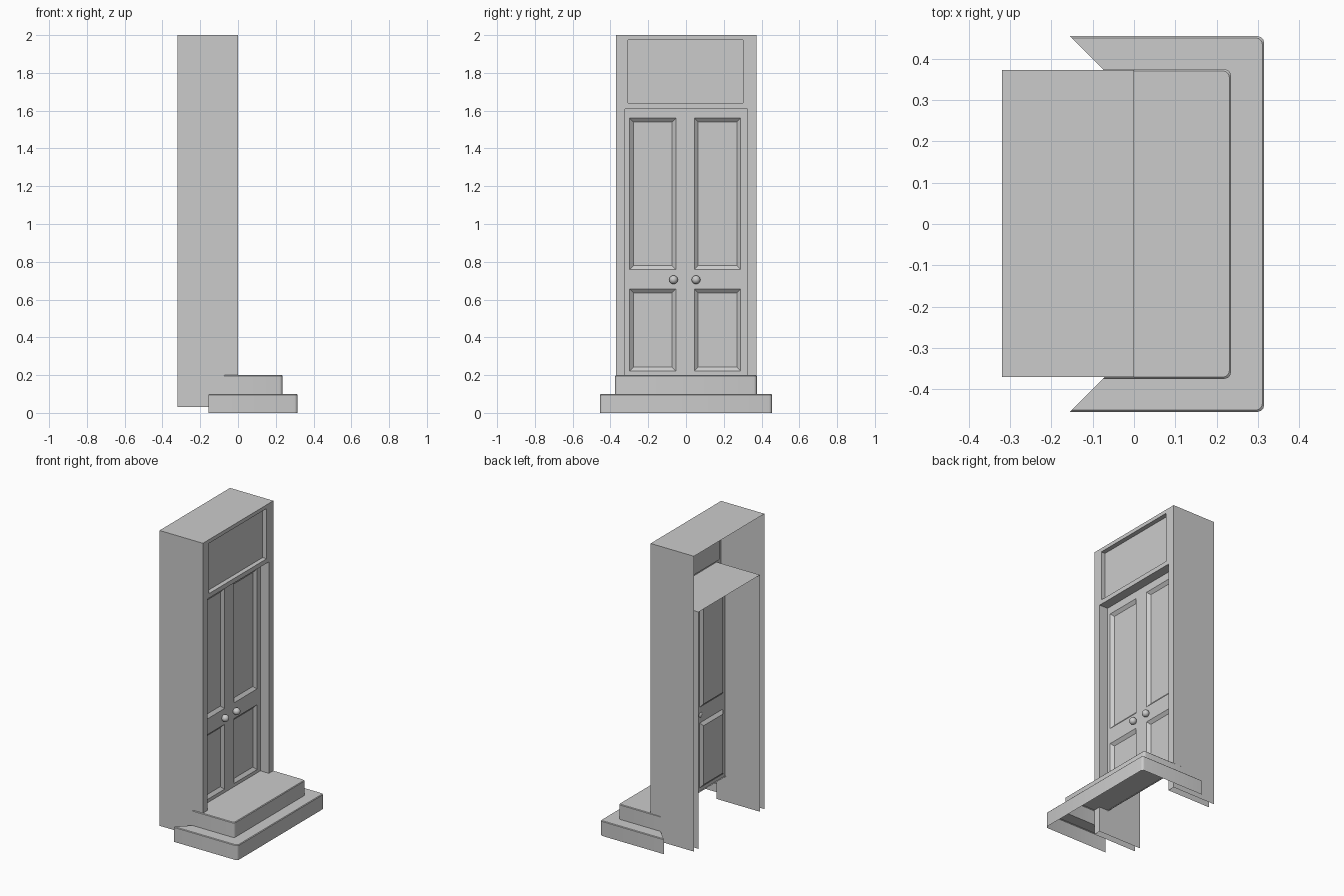
import bpy, bmesh, math
from mathutils import Vector

if "Cube" in bpy.data.objects:
    bpy.data.objects.remove(bpy.data.objects["Cube"])


def finish(name, bm, smooth=False):
    bmesh.ops.remove_doubles(bm, verts=bm.verts, dist=1e-5)
    me = bpy.data.meshes.new(name)
    bm.to_mesh(me)
    bm.free()
    ob = bpy.data.objects.new(name, me)
    bpy.context.collection.objects.link(ob)
    if smooth:
        for p in me.polygons:
            p.use_smooth = True
    return ob


def quad(bm, *pts):
    bm.faces.new([bm.verts.new(p) for p in pts])


def sheet(bm, x, rect, holes):
    """Sheet facing +x with rectangular recesses: (y0, y1, z0, z1, depth, inset, floor, sill)."""
    ys = sorted({rect[0], rect[1], *[v for h in holes for v in h[0:2]]})
    zs = sorted({rect[2], rect[3], *[v for h in holes for v in h[2:4]]})
    for a, b in zip(ys, ys[1:]):
        for c, d in zip(zs, zs[1:]):
            m, n = (a + b) / 2, (c + d) / 2
            if not any(h[0] < m < h[1] and h[2] < n < h[3] for h in holes):
                quad(bm, (x, a, c), (x, b, c), (x, b, d), (x, a, d))
    for y0, y1, z0, z1, dep, i, floor, sill in holes:
        o = [(x, y0, z0), (x, y1, z0), (x, y1, z1), (x, y0, z1)]
        f = [(x - dep, y0 + i, z0 + i), (x - dep, y1 - i, z0 + i),
             (x - dep, y1 - i, z1 - i), (x - dep, y0 + i, z1 - i)]
        for k in range(0 if sill else 1, 4):
            j = (k + 1) % 4
            quad(bm, o[k], o[j], f[j], f[k])
        if floor:
            quad(bm, *f)


# Door surround: open-backed shell with deep doorway and shallow transom window
X0, Y0, Y1, Z0, Z1 = -0.32, -0.37, 0.373, 0.03, 2.0
bm = bmesh.new()
sheet(bm, 0, (Y0, Y1, Z0, Z1), [
    (-0.323, 0.325, Z0, 1.61, 0.32, 0, False, False),
    (-0.308, 0.303, 1.64, 1.975, 0.03, 0, True, True)])
quad(bm, (0, Y0, Z1), (0, Y1, Z1), (X0, Y1, Z1), (X0, Y0, Z1))
quad(bm, (0, Y1, Z0), (X0, Y1, Z0), (X0, Y1, Z1), (0, Y1, Z1))
quad(bm, (X0, Y0, Z0), (0, Y0, Z0), (0, Y0, Z1), (X0, Y0, Z1))
finish("door_surround", bm)

# Double door with four bevelled panels
DX = -0.062
bm = bmesh.new()
panels = [(y0, y1, z0, z1, 0.017, 0.02, True, True)
          for y0, y1 in ((-0.298, -0.054), (0.044, 0.289))
          for z0, z1 in ((0.222, 0.655), (0.76, 1.56))]
sheet(bm, DX, (-0.323, 0.325, 0.195, 1.61), panels)
finish("double_door", bm)

# Knobs
for side, y in (("left", -0.066), ("right", 0.053)):
    bpy.ops.mesh.primitive_uv_sphere_add(segments=20, ring_count=12, radius=0.023,
                                         location=(DX + 0.015, y, 0.705))
    bpy.context.object.name = side + "_knob"
    bpy.ops.object.shade_smooth()

# Steps: stair profile swept round a U path with rounded corners
def rail(d, z, r=0.016, n=3):
    w, xf, xb = 0.455 - d, 0.315 - d, -0.155 + d
    half = [Vector((xb, w, z))]
    for k in range(n + 1):
        a = math.pi / 2 * (1 - k / n)
        half.append(Vector((xf - r + r * math.cos(a), w - r + r * math.sin(a), z)))
    return half + [Vector((p.x, -p.y, p.z)) for p in reversed(half)]


bm = bmesh.new()
profile = [(0, 0), (0, 0.096), (0.004, 0.1), (0.08, 0.1), (0.08, 0.196), (0.084, 0.2)]
rows = [[bm.verts.new(p) for p in rail(d, z)] for d, z in profile]
for lo, hi in zip(rows, rows[1:]):
    for k in range(len(lo) - 1):
        bm.faces.new((lo[k + 1], lo[k], hi[k], hi[k + 1]))
bm.faces.new(list(reversed(rows[-1])))
steps = finish("steps", bm)
bpy.context.view_layer.objects.active = steps
for o in bpy.context.selected_objects:
    o.select_set(False)
steps.select_set(True)
bpy.ops.object.shade_smooth_by_angle(angle=math.radians(35))
